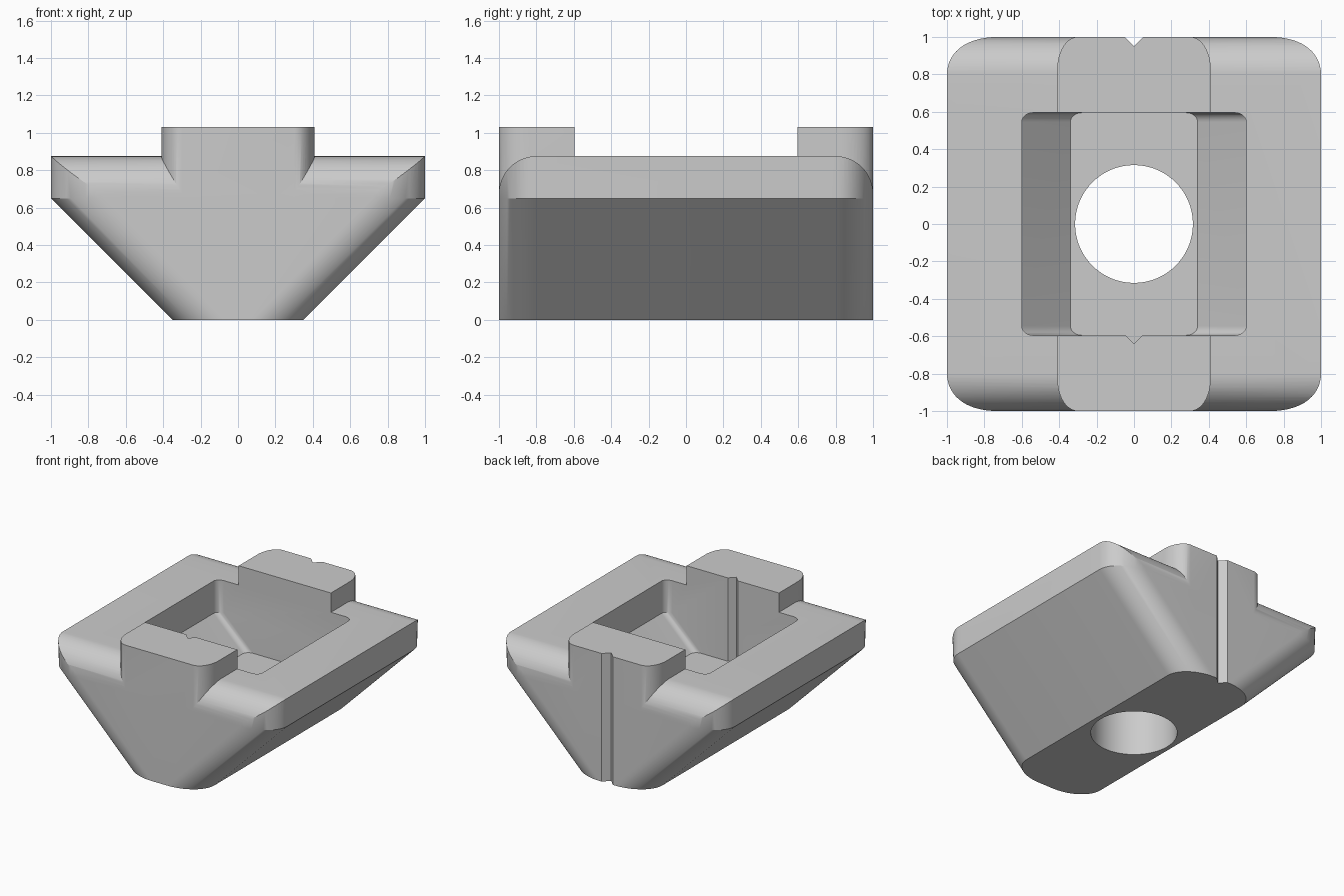
import bpy
import bmesh
from math import cos, sin, pi, radians

cube = bpy.data.objects.get("Cube")
if cube:
    bpy.data.objects.remove(cube, do_unlink=True)

grey = bpy.data.materials.new("plain grey")
grey.use_nodes = True
grey.diffuse_color = (0.6, 0.6, 0.6, 1)
grey.node_tree.nodes["Principled BSDF"].inputs["Base Color"].default_value = (0.6, 0.6, 0.6, 1)


def loft(name, sections):
    """Solid through a stack of rings, each with the same number of points."""
    bm = bmesh.new()
    rings = [[bm.verts.new(p) for p in ring] for ring in sections]
    n = len(rings[0])
    for low, high in zip(rings, rings[1:]):
        for i in range(n):
            j = (i + 1) % n
            bm.faces.new((low[i], low[j], high[j], high[i]))
    bm.faces.new(rings[0][::-1])
    bm.faces.new(rings[-1])
    bmesh.ops.recalc_face_normals(bm, faces=bm.faces)
    mesh = bpy.data.meshes.new(name)
    bm.to_mesh(mesh)
    bm.free()
    mesh.materials.append(grey)
    obj = bpy.data.objects.new(name, mesh)
    bpy.context.collection.objects.link(obj)
    return obj


def rounded_ring(hx, hy, rx, ry, z, steps=14):
    """Rectangle at height z with elliptical corners."""
    pts = []
    for q, (sx, sy) in enumerate([(1, 1), (-1, 1), (-1, -1), (1, -1)]):
        for k in range(steps + 1):
            a = (q + k / steps) * pi / 2
            pts.append((sx * (hx - rx) + rx * cos(a), sy * (hy - ry) + ry * sin(a), z))
    return pts


def upright(name, outline, z0, z1):
    return loft(name, [[(x, y, z) for x, y in outline] for z in (z0, z1)])


def combine(target, tool, operation):
    """Apply a boolean and discard the tool."""
    mod = target.modifiers.new(operation, "BOOLEAN")
    mod.operation, mod.object, mod.solver = operation, tool, "EXACT"
    bpy.ops.object.select_all(action="DESELECT")
    bpy.context.view_layer.objects.active = target
    target.select_set(True)
    bpy.ops.object.modifier_apply(modifier=mod.name)
    bpy.data.objects.remove(tool, do_unlink=True)


# Wedge-shaped body with rounded sloping corners
body = loft("wedge_nut_body", [
    rounded_ring(0.35, 1, 0.28, 0.2, 0),
    rounded_ring(1, 1, 0.28, 0.2, 0.65),
    rounded_ring(1, 1, 0.22, 0.2, 0.875),
])

# Rounded top edges at the front and back
arc = [(0.8 + 0.2 * cos(a), 0.675 + 0.2 * sin(a)) for a in (k * pi / 32 for k in range(17))]
arc = [(1.2, -0.2), (1.2, 0.5), (1, 0.65)] + arc
profile = arc + [(-y, z) for y, z in reversed(arc)]
combine(body, loft("top_rounding", [[(x, y, z) for y, z in profile] for x in (-1.2, 1.2)]), "INTERSECT")

# Raised tabs at both ends, rounded on their outer corners
for side in (-1, 1):
    curve = [(0.3 + 0.11 * cos(a), 0.83 + 0.17 * sin(a)) for a in (k * pi / 24 for k in range(13))]
    half = [(0.41, 0.55)] + curve
    outline = [(x, side * y) for x, y in half] + [(-x, side * y) for x, y in reversed(half)]
    combine(body, upright("end_tab", outline, 0.6, 1.03), "UNION")

# Pocket with sloping side walls
pocket = loft("pocket", [
    rounded_ring(0.34, 0.595, 0.06, 0.05, 0.36, 6),
    rounded_ring(0.6, 0.595, 0.06, 0.05, 0.615, 6),
    rounded_ring(0.6, 0.595, 0.06, 0.05, 1.2, 6),
])
combine(body, pocket, "DIFFERENCE")

# Round hole through the floor
circle = [(0.315 * cos(k * pi / 32), 0.315 * sin(k * pi / 32)) for k in range(64)]
combine(body, upright("hole", circle, -0.2, 0.6), "DIFFERENCE")

# V grooves: back outer face, and inner face of the front tab
combine(body, upright("back_groove", [(0, 0.95), (0.1, 1.05), (-0.1, 1.05)], -0.1, 1.2), "DIFFERENCE")
combine(body, upright("inner_groove", [(0, -0.64), (0.09, -0.55), (-0.09, -0.55)], 0.36, 1.2), "DIFFERENCE")

bpy.ops.object.shade_smooth_by_angle(angle=radians(25))
